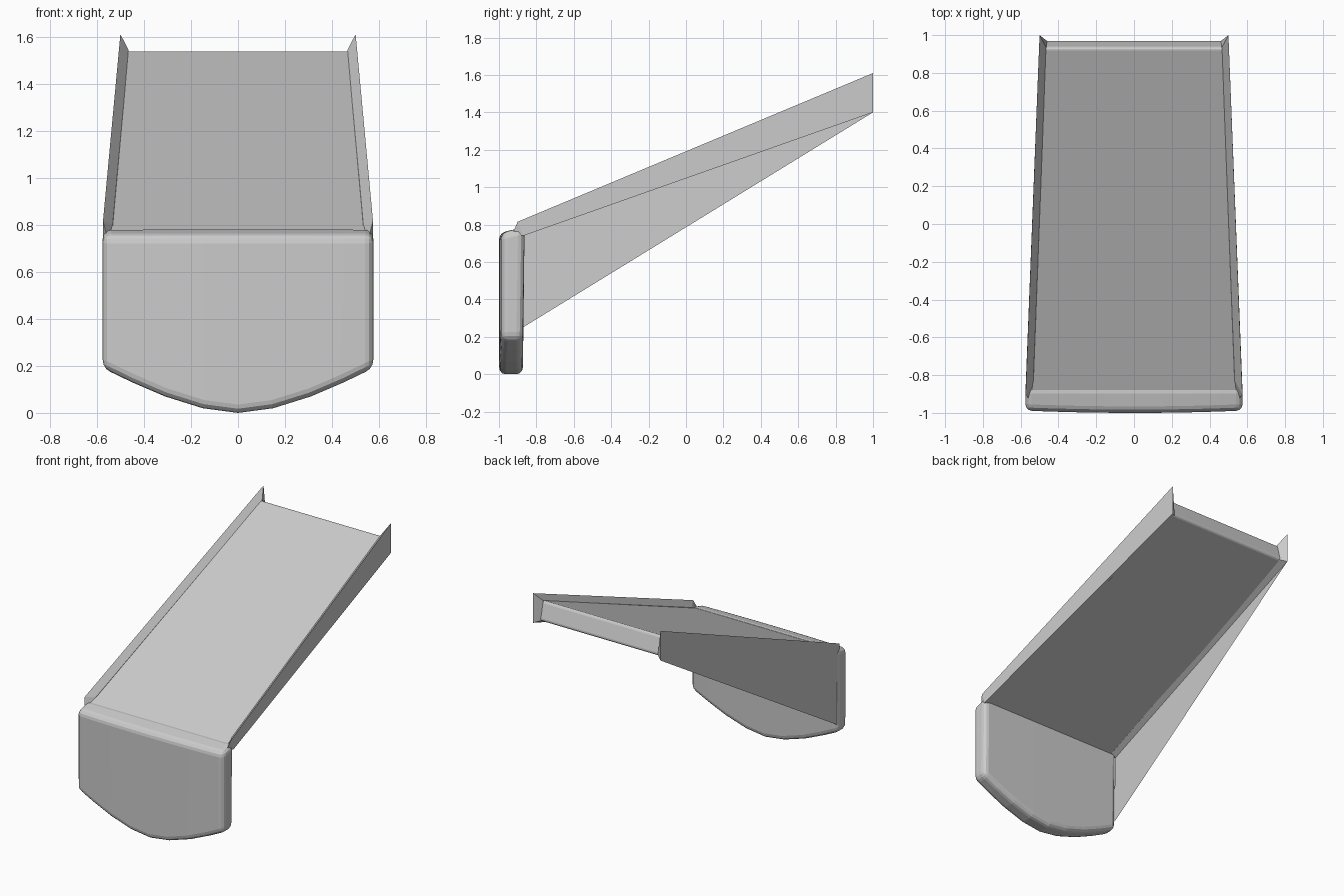
import bpy, bmesh

if "Cube" in bpy.data.objects:
    bpy.data.objects.remove(bpy.data.objects["Cube"])

grey = bpy.data.materials.new("plain grey")
grey.diffuse_color = (0.6, 0.6, 0.6, 1)
grey.use_nodes = True
grey.node_tree.nodes["Principled BSDF"].inputs["Base Color"].default_value = grey.diffuse_color


def make_object(name, verts, faces, bevel_rule=None, radius=0.0):
    """Build a mesh part, optionally rounding the edges picked by a rule."""
    bm = bmesh.new()
    vs = [bm.verts.new(v) for v in verts]
    for f in faces:
        bm.faces.new([vs[i] for i in f])
    bmesh.ops.recalc_face_normals(bm, faces=bm.faces)
    if bevel_rule:
        bmesh.ops.bevel(bm, geom=[e for e in bm.edges if bevel_rule(e)],
                        offset=radius, segments=3, profile=0.5,
                        affect='EDGES', clamp_overlap=True)
    mesh = bpy.data.meshes.new(name)
    bm.to_mesh(mesh)
    bm.free()
    obj = bpy.data.objects.new(name, mesh)
    bpy.context.collection.objects.link(obj)
    mesh.materials.append(grey)
    return obj


# Front plate: columns across the width, slightly bowed front, curved lower edge
half = [(0.15, 0.02), (0.31, 0.07), (0.45, 0.13), (0.575, 0.19)]
profile = [(-x, z) for x, z in reversed(half)] + [(0, 0.0)] + half
verts, faces = [], []
for x, z in profile:
    front = -1 + 0.012 * (x / 0.575) ** 2
    verts += [(x, front, z), (x, front, 0.755), (x, -0.863, 0.787), (x, -0.872, z)]
n = len(profile)
for i in range(n - 1):
    a, b = 4 * i, 4 * i + 4
    for k in range(4):
        m = (k + 1) % 4
        faces.append((a + k, a + m, b + m, b + k))
faces += [(0, 1, 2, 3), tuple(4 * (n - 1) + k for k in range(4))]
make_object("front_plate", verts, faces,
            lambda e: e.calc_face_angle(0) > 0.7, 0.035)

# Sloping tray floor: tapered in width and thickness, with a rounded far end
verts = []
for w, top, bottom in ((0.54, (-0.90, 0.768), (-0.88, 0.742)),
                       (0.47, (0.935, 1.543), (0.975, 1.415))):
    for s in (-1, 1):
        verts += [(s * w, *top), (s * w, *bottom)]
make_object("tray_floor", verts,
            [(0, 2, 6, 4), (1, 3, 7, 5), (0, 1, 3, 2), (4, 5, 7, 6), (0, 1, 5, 4), (2, 3, 7, 6)],
            lambda e: all(v.co.y > 0.8 for v in e.verts)
            and abs(e.verts[0].co.x - e.verts[1].co.x) > 0.5, 0.018)

# Side rails: upright outer face folding inward to meet the floor
for side, s in (("left", -1), ("right", 1)):
    rail = [(s * 0.574, -0.90, 0.815), (s * 0.574, -0.87, 0.74),
            (s * 0.525, -0.86, 0.748), (s * 0.533, -0.83, 0.80),
            (s * 0.50, 1.0, 1.61), (s * 0.50, 1.0, 1.40),
            (s * 0.455, 0.965, 1.415), (s * 0.465, 0.935, 1.542),
            (s * 0.555, -0.93, 0.745)]
    make_object(side + "_rail", rail,
                [(0, 1, 5, 4), (1, 2, 6, 5), (2, 3, 7, 6), (3, 0, 4, 7), (4, 5, 6, 7),
                 (8, 0, 1), (8, 1, 2), (8, 2, 3), (8, 3, 0)])

# Triangular brace sheet under the left rail
make_object("left_brace", [(-0.572, -0.88, 0.74), (-0.50, 1.0, 1.40), (-0.568, -0.88, 0.245)],
            [(0, 1, 2)])
